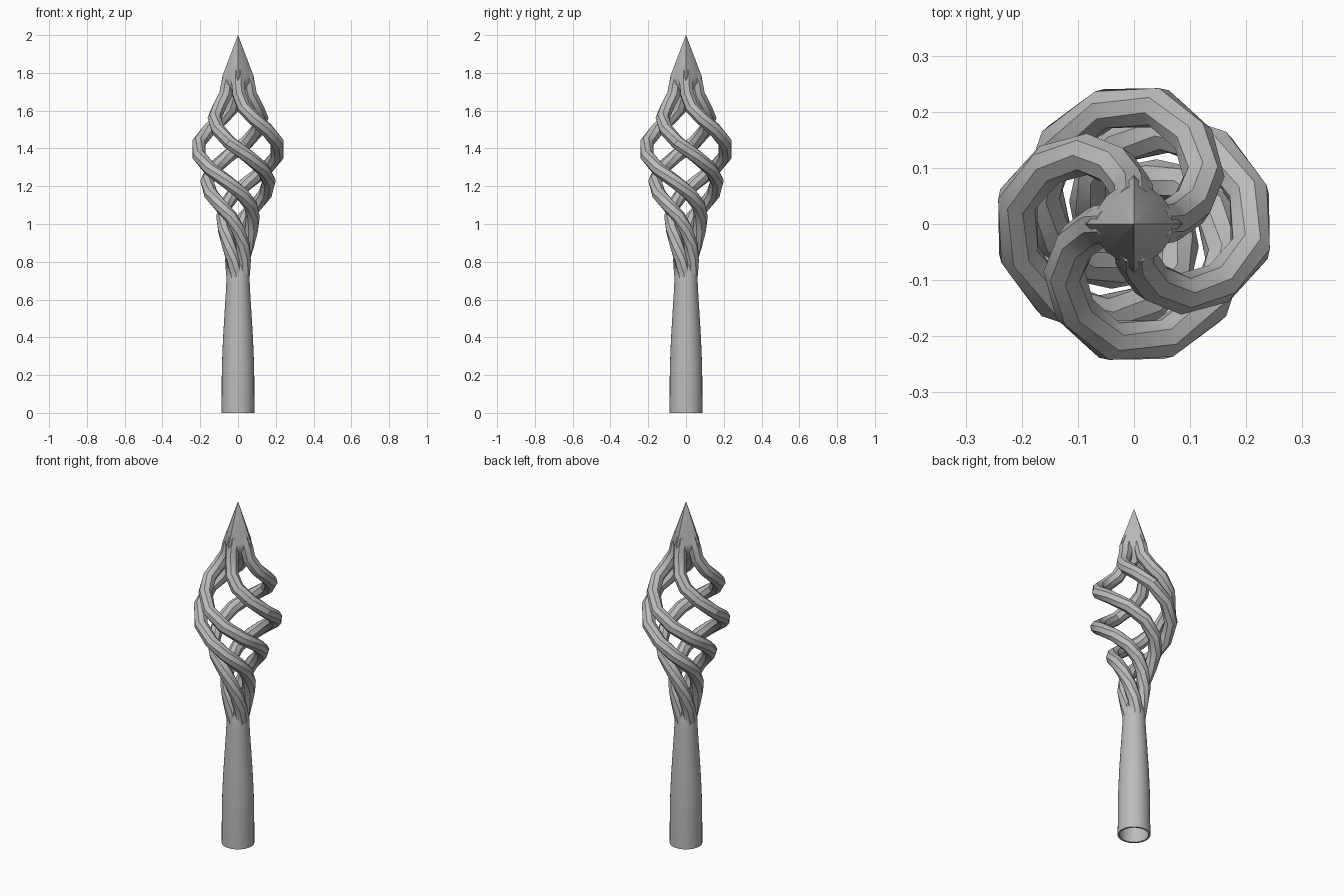
import bpy, bmesh
from math import sin, cos, radians, pi
from mathutils import Vector

cube = bpy.data.objects.get("Cube")
if cube:
    bpy.data.objects.remove(cube, do_unlink=True)

GREY = (0.5, 0.5, 0.5, 1)
metal = bpy.data.materials.new("grey_metal")
metal.use_nodes = True
metal.diffuse_color = GREY
metal.node_tree.nodes["Principled BSDF"].inputs["Base Color"].default_value = GREY


def loft(name, rings):
    """Skin a list of equal-length point rings, cap both ends and smooth."""
    bm = bmesh.new()
    rows = [[bm.verts.new(p) for p in ring] for ring in rings]
    n = len(rows[0])
    for a, b in zip(rows, rows[1:]):
        for i in range(n):
            j = (i + 1) % n
            bm.faces.new((a[i], a[j], b[j], b[i]))
    bm.faces.new(rows[0])
    bm.faces.new(rows[-1])
    bmesh.ops.recalc_face_normals(bm, faces=bm.faces)
    mesh = bpy.data.meshes.new(name)
    bm.to_mesh(mesh)
    bm.free()
    mesh.materials.append(metal)
    obj = bpy.data.objects.new(name, mesh)
    bpy.context.collection.objects.link(obj)
    bpy.ops.object.select_all(action='DESELECT')
    obj.select_set(True)
    bpy.context.view_layer.objects.active = obj
    bpy.ops.object.shade_smooth_by_angle(angle=radians(33))


def circle(r, z, n=32, diagonal=1.0):
    """Ring of points; diagonal scales every second point."""
    return [(r * k * cos(2 * pi * i / n), r * k * sin(2 * pi * i / n), z)
            for i in range(n) for k in [diagonal if i % 2 else 1.0]]


# Hollow tapered socket, from the bore's end, round the rim, up to its closed tip
socket_profile = [(0.001, 0.64), (0.05, 0.64), (0.076, 0.2), (0.077, 0),
                  (0.087, 0), (0.086, 0.2), (0.084, 0.28), (0.079, 0.4), (0.07, 0.55),
                  (0.063, 0.66), (0.061, 0.72), (0.054, 0.78), (0.03, 0.86), (0.001, 0.89)]
loft("socket", [circle(r, z) for r, z in socket_profile])

# Four-cornered spear tip; its faces tuck in between the strands at the base
tip_profile = [(0.012, 1.66, 0.8), (0.06, 1.70, 0.6), (0.088, 1.745, 0.75),
               (0.084, 1.78, 0.83), (0.0005, 2.0, 0.83)]
loft("spear_tip", [circle(r, z, 8, d) for r, z, d in tip_profile])

# Strand centre line going down: turn in degrees, radius, height
strand_path = [(0, 0.034, 1.8), (1, 0.056, 1.74), (5, 0.066, 1.685), (17, 0.106, 1.615),
               (34, 0.15, 1.56), (55, 0.185, 1.5), (78, 0.212, 1.43), (104, 0.212, 1.36),
               (132, 0.198, 1.29), (160, 0.174, 1.225), (188, 0.146, 1.16), (215, 0.116, 1.1),
               (243, 0.088, 1.04), (270, 0.071, 0.97), (298, 0.056, 0.89),
               (322, 0.041, 0.81), (337, 0.029, 0.74), (345, 0.016, 0.66)]
STRAND_R = 0.037
SIDES = 8

for k in range(4):
    pts = [Vector((r * cos(radians(a + 90 * k)), r * sin(radians(a + 90 * k)), z))
           for a, r, z in strand_path]
    rings = []
    for i, p in enumerate(pts):
        along = (pts[min(i + 1, len(pts) - 1)] - pts[max(i - 1, 0)]).normalized()
        out = Vector((p.x, p.y, 0))
        out = (out - along * out.dot(along)).normalized()
        side = along.cross(out)
        # A flat side of the section faces outwards
        angles = [2 * pi * (s + 0.5) / SIDES for s in range(SIDES)]
        rings.append([p + STRAND_R * (out * cos(t) + side * sin(t)) for t in angles])
    loft(f"twisted_strand_{k + 1}", rings)
